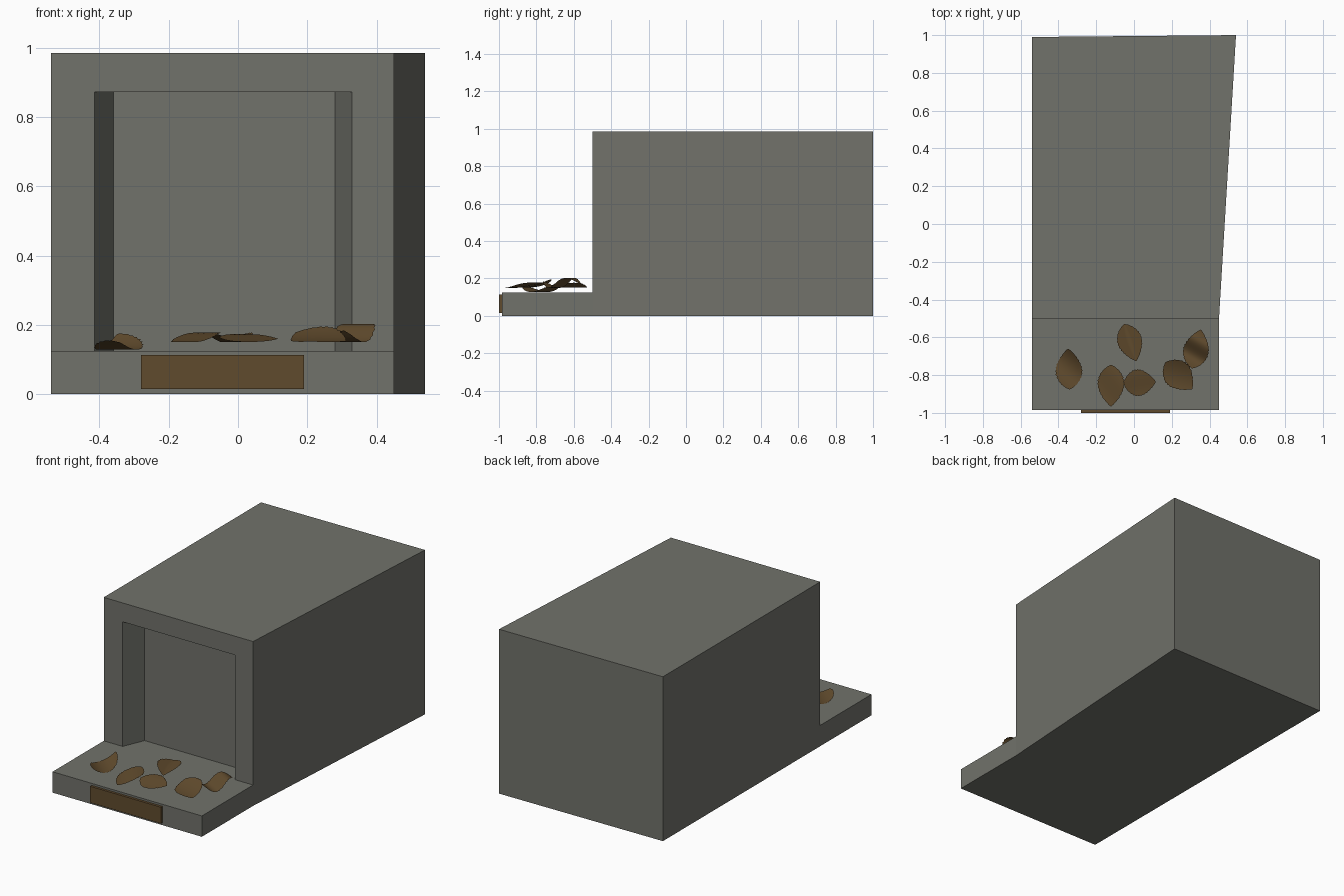
import bpy, bmesh, math
from mathutils import Vector

if "Cube" in bpy.data.objects:
    bpy.data.objects.remove(bpy.data.objects["Cube"])


def material(name, rgb):
    m = bpy.data.materials.new(name)
    m.diffuse_color = (*rgb, 1)
    m.use_nodes = True
    m.node_tree.nodes["Principled BSDF"].inputs["Base Color"].default_value = m.diffuse_color
    return m


stone = material("grey_stone", (0.165, 0.168, 0.146))
brown = material("dry_brown", (0.118, 0.070, 0.026))


def finish(name, bm, mat):
    me = bpy.data.meshes.new(name)
    bm.to_mesh(me)
    bm.free()
    me.materials.append(mat)
    ob = bpy.data.objects.new(name, me)
    bpy.context.collection.objects.link(ob)
    return ob


def prism(name, plan, z0, z1, mat):
    """Extrude a floor plan between two heights."""
    bm = bmesh.new()
    f = bm.faces.new([bm.verts.new((x, y, z0)) for x, y in plan])
    top = bmesh.ops.extrude_face_region(bm, geom=[f])["geom"]
    bmesh.ops.translate(bm, vec=(0, 0, z1 - z0),
                        verts=[v for v in top if isinstance(v, bmesh.types.BMVert)])
    bmesh.ops.recalc_face_normals(bm, faces=bm.faces)
    return finish(name, bm, mat)


# Stone block with slanted right side, cut down to a front step and a niche
block = prism("stone_block", [(-0.54, -0.985), (0.45, -0.985), (0.45, -0.5),
                              (0.54, 1.0), (-0.54, 0.99)], 0, 0.985, stone)
cutters = [
    prism("step_cutter", [(-0.8, -1.3), (0.8, -1.3), (0.8, -0.5), (-0.8, -0.5)],
          0.125, 1.3, stone),
    prism("niche_cutter", [(-0.457, -0.6), (0.368, -0.6), (0.28, -0.37), (-0.36, -0.37)],
          0.125, 0.872, stone),
]
for c in cutters:
    mod = block.modifiers.new(c.name, "BOOLEAN")
    mod.operation, mod.solver, mod.object = "DIFFERENCE", "EXACT", c
    c.hide_render = True
    c.hide_set(True)

# Blank plaque on the front of the step
prism("front_plaque", [(-0.28, -1.0), (0.19, -1.0), (0.19, -0.985), (-0.28, -0.985)],
      0.015, 0.113, brown)


def leaf(name, cx, cy, angle, length, width, bend):
    """Pointed leaf with a toothed edge; bend(x, y) gives the height."""
    bm = bmesh.new()
    n, m = 24, 4
    a = math.radians(angle)
    rows = []
    for i in range(n + 1):
        t = i / n
        half = width / 2 * math.sin(math.pi * t ** 0.85) ** 0.8 if 0 < i < n else 0.0015
        row = []
        for j in range(-m, m + 1):
            s = j / m
            if abs(j) == m and i % 2:
                s *= 1.07
            u, v = (t - 0.5) * length, s * half
            x = u * math.cos(a) - v * math.sin(a)
            y = u * math.sin(a) + v * math.cos(a)
            row.append(bm.verts.new((cx + x, cy + y, bend(x, y))))
        rows.append(row)
    for r0, r1 in zip(rows, rows[1:]):
        for j in range(2 * m):
            bm.faces.new((r0[j], r1[j], r1[j + 1], r0[j + 1]))
    ob = finish(name, bm, brown)
    for p in ob.data.polygons:
        p.use_smooth = True
    return ob


def cup(z, k, deg, shift=0.0):
    """Leaf curled up on either side of a line."""
    c, s = math.cos(math.radians(deg)), math.sin(math.radians(deg))
    return lambda x, y: z + k * (x * c + y * s + shift) ** 2


def wave(z, amp, deg, freq):
    """Leaf rippled along a direction."""
    c, s = math.cos(math.radians(deg)), math.sin(math.radians(deg))
    return lambda x, y: z + amp * (1 + math.sin(freq * (x * c + y * s)))


def fold(z, slope, deg):
    """Leaf folded along its middle rib."""
    c, s = math.cos(math.radians(deg)), math.sin(math.radians(deg))
    return lambda x, y: z + slope * abs(x * c + y * s)


# Six fallen leaves on the step
leaf("leaf_left", -0.345, -0.768, 92, 0.215, 0.135, cup(0.128, 5.0, 50, 0.015))
leaf("leaf_back", -0.02, -0.628, -72, 0.205, 0.125, fold(0.151, 0.4, 18))
leaf("leaf_right", 0.33, -0.662, 77, 0.21, 0.13, wave(0.15, 0.026, 60, 34))
leaf("leaf_front_right", 0.237, -0.803, -45, 0.20, 0.145, cup(0.151, 2.2, 75, 0.06))
leaf("leaf_front", -0.122, -0.856, -90, 0.22, 0.135, wave(0.15, 0.014, 40, 20))
leaf("leaf_middle", 0.03, -0.84, 3, 0.17, 0.135, wave(0.15, 0.012, 100, 18))
